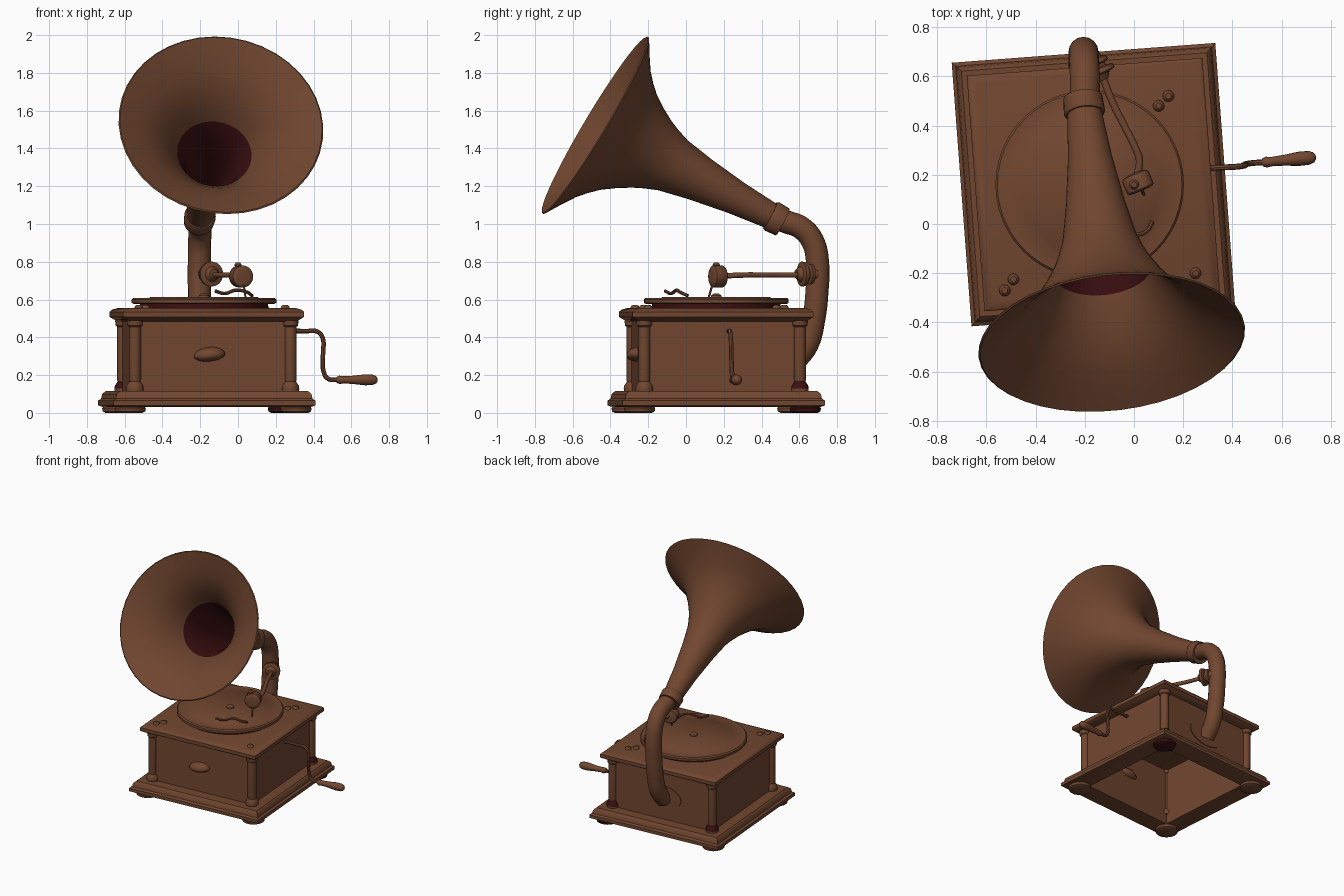
import bpy, bmesh, math
from mathutils import Vector, Matrix

if "Cube" in bpy.data.objects:
    bpy.data.objects.remove(bpy.data.objects["Cube"])

def material(name, rgb):
    m = bpy.data.materials.new(name)
    m.diffuse_color = (*rgb, 1)
    m.use_nodes = True
    m.node_tree.nodes["Principled BSDF"].inputs["Base Color"].default_value = m.diffuse_color
    return m

BROWN = material("warm brown", (0.165, 0.062, 0.029))
RED = material("dark red", (0.045, 0.005, 0.006))
# The cabinet is turned slightly about its centre
CAB = Matrix.Translation((-0.165, 0.16, 0)) @ Matrix.Rotation(math.radians(4.3), 4, 'Z')

def finish(name, bm, mats=(BROWN,), matrix=None):
    bmesh.ops.remove_doubles(bm, verts=bm.verts, dist=1e-5)
    bmesh.ops.recalc_face_normals(bm, faces=bm.faces)
    if matrix:
        bm.transform(matrix)
    me = bpy.data.meshes.new(name)
    bm.to_mesh(me)
    bm.free()
    for m in mats:
        me.materials.append(m)
    ob = bpy.data.objects.new(name, me)
    bpy.context.collection.objects.link(ob)
    return ob

def loft(rings, closed=False, red=()):
    """Skin a list of point rings; red lists the band indices coloured dark red."""
    bm = bmesh.new()
    vs = [[bm.verts.new(p) for p in ring] for ring in rings]
    n = len(vs[0])
    pairs = list(zip(vs, vs[1:])) + ([(vs[-1], vs[0])] if closed else [])
    for k, (p, q) in enumerate(pairs):
        for i in range(n):
            j = (i + 1) % n
            f = bm.faces.new((p[i], p[j], q[j], q[i]))
            f.material_index = 1 if k in red else 0
    if not closed:
        bm.faces.new(vs[0])
        bm.faces.new(vs[-1])
    return bm

def lathe(name, profile, origin=(0, 0, 0), axis=(0, 0, 1), n=24, closed=False,
          red=(), mat=BROWN, matrix=None, tilt=0):
    """Turn (distance along axis, radius) pairs around an axis."""
    d = Vector(axis).normalized()
    up = Vector((0, 0, 1)) if abs(d.z) < 0.9 else Vector((0, 1, 0))
    a = d.cross(up).normalized()
    b = a.cross(d)
    rings = []
    for t, r in profile:
        ring = []
        for i in range(n):
            w = 2 * math.pi * i / n
            c, s = r * math.cos(w), r * math.sin(w)
            ring.append(Vector(origin) + d * (t - tilt * s) + a * c + b * s)
        rings.append(ring)
    return finish(name, loft(rings, closed, red), (mat, RED), matrix)

def square(name, profile, closed):
    """Stack of square outlines given as (half width, height)."""
    rings = [[Vector((sx * h, sy * h, z)) for sx, sy in ((-1, -1), (1, -1), (1, 1), (-1, 1))]
             for h, z in profile]
    return finish(name, loft(rings, closed), (BROWN,), CAB)

def tube(name, pts, radius, res=4):
    cu = bpy.data.curves.new(name + "_path", 'CURVE')
    cu.dimensions = '3D'
    cu.bevel_depth = radius
    cu.bevel_resolution = res
    cu.resolution_u = 6
    cu.use_fill_caps = True
    sp = cu.splines.new('BEZIER')
    sp.bezier_points.add(len(pts) - 1)
    for bp, p in zip(sp.bezier_points, pts):
        bp.co = p
        bp.handle_left_type = bp.handle_right_type = 'AUTO'
    tmp = bpy.data.objects.new(name + "_path", cu)
    bpy.context.collection.objects.link(tmp)
    dg = bpy.context.evaluated_depsgraph_get()
    me = bpy.data.meshes.new_from_object(tmp.evaluated_get(dg))
    bpy.data.objects.remove(tmp)
    me.name = name
    me.materials.clear()
    me.materials.append(BROWN)
    ob = bpy.data.objects.new(name, me)
    bpy.context.collection.objects.link(ob)
    return ob

# Cabinet: moulded plinth ring, hollow body, moulded lid
square("plinth", [(.39, .035), (.51, .03), (.537, .04), (.537, .065), (.522, .075),
                  (.517, .1), (.5, .115), (.39, .115)], True)
square("cabinet_body", [(.42, .113), (.42, .49), (.395, .49), (.395, .113)], True)
square("lid", [(.44, .485), (.455, .492), (.48, .508), (.48, .535), (.468, .546), (.44, .555)], False)

# Feet and corner columns
for sx in (-1, 1):
    for sy in (-1, 1):
        tag = ("left" if sx < 0 else "right") + ("_front" if sy < 0 else "_back")
        lathe("foot_" + tag, [(0, .065), (.008, .08), (.025, .083), (.04, .07)],
              (sx * .44, sy * .44, 0), matrix=CAB, mat=RED if (sx > 0 and sy > 0) else BROWN)
        lathe("column_" + tag, [(.113, .045), (.128, .047), (.145, .044), (.165, .03), (.175, .032),
                                (.455, .032), (.462, .04), (.49, .043)],
              (sx * .413, sy * .413, 0), n=16, matrix=CAB, red=(1, 2) if sy > 0 else ())

# Drawer pull
bm = bmesh.new()
bmesh.ops.create_uvsphere(bm, u_segments=20, v_segments=10, radius=1)
for v in bm.verts:
    v.co = Vector((v.co.x * .083, v.co.y * .055, v.co.z * (.043 if v.co.z > 0 else .032)))
finish("drawer_pull", bm, (BROWN,), CAB @ Matrix.Translation((-.017, -.42, .305))
       @ Matrix.Rotation(math.radians(-6), 4, 'Y'))

# Oval plate where the neck enters the back wall
bm = bmesh.new()
bmesh.ops.create_cone(bm, cap_ends=True, segments=32, radius1=1, radius2=1, depth=1)
finish("neck_plate", bm, (BROWN,), CAB @ Matrix.Translation((0, .422, .29))
       @ Matrix.Rotation(math.pi / 2, 4, 'X') @ Matrix.Diagonal((.16, .09, .009, 1)))

# Screw heads on the lid
for i, (x, y) in enumerate([(.10, .48), (.14, .52), (-.525, -.27), (-.49, -.225), (.25, -.2)]):
    lathe(f"lid_screw_{i}", [(.55, .024), (.563, .022), (.572, .012)], (x, y, 0), n=16)

# Turntable, record and spindle
C = (-.18, .16, 0)
lathe("turntable_support", [(.55, .34), (.582, .34)], C, n=48, mat=RED)
lathe("turntable", [(.576, .37), (.582, .383), (.6, .383), (.609, .375), (.609, .29), (.613, .285)], C, n=48)
lathe("spindle", [(.61, .03), (.622, .027), (.632, .012)], C, n=16)

# Curled brake lever on the turntable
tube("brake_lever", [(-.12, -.11, .645), (-.07, -.08, .632), (-.01, -.05, .65),
                     (.05, -.03, .638), (.075, .01, .62)], .009, 2)

# Crank arm and wooden grip
tube("crank_arm", [(.24, .225, .433), (.36, .23, .433), (.42, .233, .43), (.447, .237, .4), (.45, .24, .31),
                   (.453, .243, .22), (.475, .247, .182), (.54, .252, .175)], .012, 2)
lathe("crank_grip", [(0, .016), (.015, .022), (.04, .019), (.09, .022), (.15, .029),
                     (.19, .028), (.21, .02), (.218, .008)], (.522, .25, .175), (1, .1, 0), 16)

# Neck tube, collar and horn
tube("neck", [(-.2, .46, 1.04), (-.2, .53, 1.012), (-.2, .61, .98), (-.203, .67, .91), (-.205, .697, .79),
              (-.205, .694, .65), (-.205, .677, .5), (-.205, .64, .36), (-.205, .57, .27)], .061, 6)
O = Vector((-.2, .445, 1.045))
AX = Vector((-.09, -.483, 1.525)) - O
lathe("collar", [(-.075, .068), (-.075, .08), (-.01, .084), (.0, .078), (.0, .068)], O, AX, 24)
outer = [(-.01, .07), (.2, .09), (.42, .122), (.58, .153), (.65, .178), (.71, .205), (.78, .245),
         (.85, .293), (.9, .34), (.945, .39), (1.0, .472), (1.045, .545)]
inner = [(t + .006, r - .007) for t, r in reversed(outer)]
lathe("horn", outer + inner, O, AX, 40, closed=True, tilt=.06,
      red=range(len(outer) + 6, 2 * len(outer) - 1))

# Tonearm: swivel joint, bent rod and soundbox
lathe("swivel_joint", [(-.05, .03), (.0, .035), (.005, .052), (.022, .055), (.028, .038), (.04, .038),
                       (.045, .064), (.064, .066), (.07, .04), (.095, .025)],
      (-.165, .67, .735), (.4, -.9, 0))
tube("tonearm", [(-.125, .59, .73), (-.085, .49, .73), (-.04, .4, .73), (.005, .31, .73),
                 (.022, .26, .728), (.012, .19, .725)], .015, 3)
lathe("soundbox", [(-.04, .02), (-.034, .05), (-.024, .058), (.03, .058), (.036, .05), (.038, .03)],
      (.015, .17, .722), (.39, -.92, 0))
lathe("soundbox_knob", [(0, .014), (.012, .02), (.024, .012)], (.0, .16, .772), n=12)
tube("needle", [(.03, .14, .68), (.035, .13, .645), (.04, .12, .61)], .006, 1)

bpy.ops.object.select_all(action='SELECT')
bpy.context.view_layer.objects.active = bpy.data.objects["horn"]
bpy.ops.object.shade_smooth_by_angle(angle=math.radians(40))
